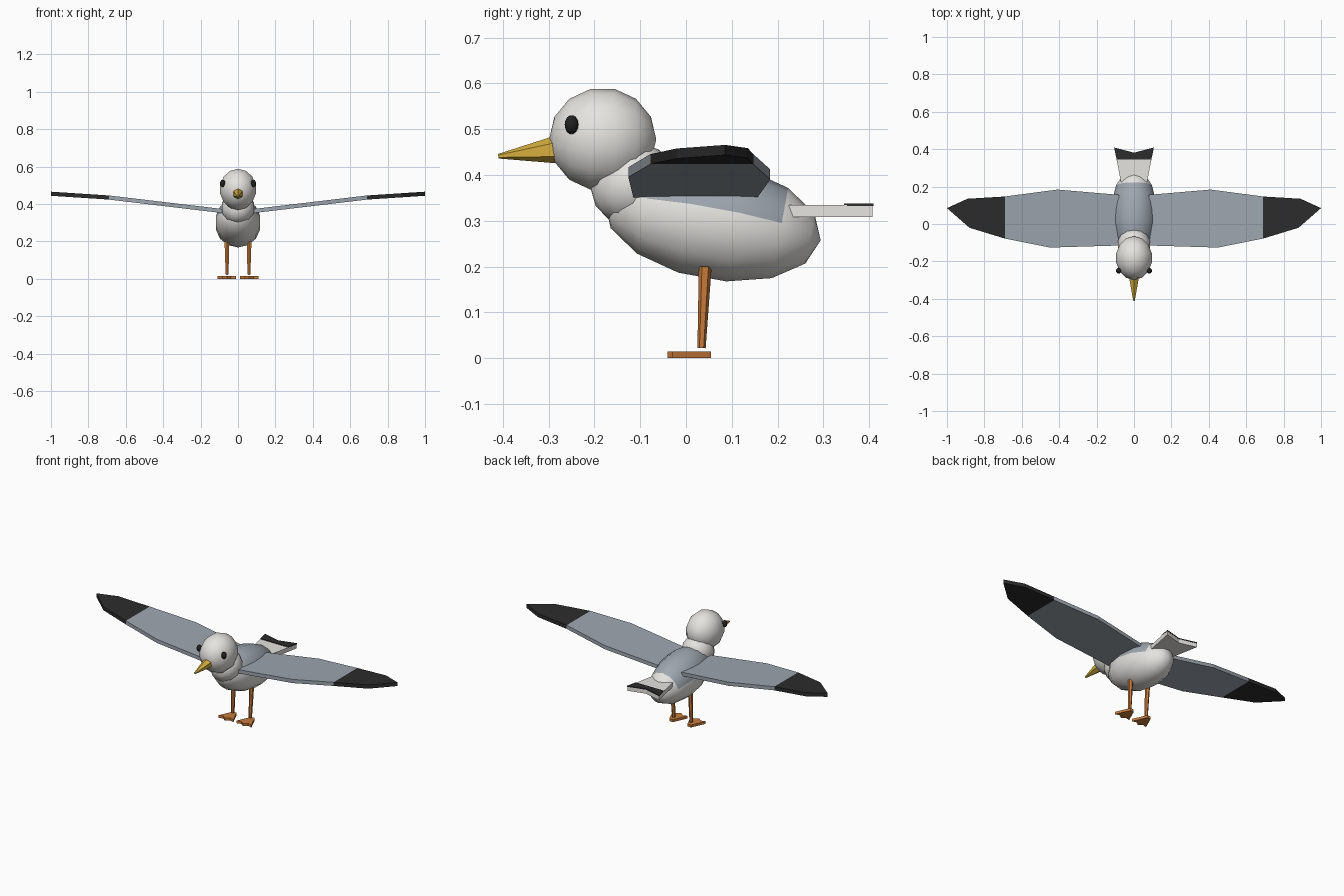
import bpy, bmesh, math
from mathutils import Matrix, Vector

if "Cube" in bpy.data.objects:
    bpy.data.objects.remove(bpy.data.objects["Cube"])


def material(name, r, g, b):
    m = bpy.data.materials.new(name)
    m.use_nodes = True
    m.diffuse_color = (r, g, b, 1)
    bsdf = next(n for n in m.node_tree.nodes if n.type == "BSDF_PRINCIPLED")
    bsdf.inputs["Base Color"].default_value = (r, g, b, 1)
    return m


WHITE = material("feather white", 0.78, 0.77, 0.74)
GREY = material("feather grey", 0.34, 0.38, 0.43)
BLACK = material("feather black", 0.025, 0.025, 0.025)
EYE = material("eye black", 0.015, 0.015, 0.015)
YELLOW = material("beak yellow", 0.68, 0.43, 0.05)
ORANGE = material("leg orange", 0.58, 0.2, 0.045)


def finish(name, bm, *mats, smooth=False):
    bmesh.ops.recalc_face_normals(bm, faces=bm.faces[:])
    for f in bm.faces:
        f.smooth = smooth
    mesh = bpy.data.meshes.new(name)
    bm.to_mesh(mesh)
    bm.free()
    for m in mats:
        mesh.materials.append(m)
    obj = bpy.data.objects.new(name, mesh)
    bpy.context.collection.objects.link(obj)
    return obj


def ball(name, centre, radii, mat, tilt=0, segments=14, rings=7):
    """Ellipsoid with its poles along y and a flat facet underneath."""
    bm = bmesh.new()
    bmesh.ops.create_uvsphere(bm, u_segments=segments, v_segments=rings, radius=1)
    turn = Matrix.Rotation(math.radians(90), 4, "X")
    bmesh.ops.transform(bm, matrix=turn, verts=bm.verts)
    bmesh.ops.scale(bm, vec=radii, verts=bm.verts)
    obj = finish(name, bm, mat, smooth=True)
    obj.location = centre
    obj.rotation_euler.x = math.radians(tilt)
    return obj


def cone(name, start, end, r1, r2, sides, mat):
    bm = bmesh.new()
    a, b = Vector(start), Vector(end)
    bmesh.ops.create_cone(bm, cap_ends=True, segments=sides, radius1=r1,
                          radius2=r2, depth=(b - a).length)
    rot = Vector((0, 0, 1)).rotation_difference(b - a).to_matrix().to_4x4()
    bmesh.ops.transform(bm, matrix=Matrix.Translation((a + b) / 2) @ rot, verts=bm.verts)
    return finish(name, bm, mat)


def slab(name, outline, thickness, height, mat):
    """Flat panel from an xy outline; height(x) gives its middle level."""
    bm = bmesh.new()
    low = [bm.verts.new((x, y, height(x) - thickness / 2)) for x, y in outline]
    high = [bm.verts.new((x, y, height(x) + thickness / 2)) for x, y in outline]
    bm.faces.new(low)
    bm.faces.new(high)
    for i in range(len(outline)):
        j = (i + 1) % len(outline)
        bm.faces.new((low[i], low[j], high[j], high[i]))
    return finish(name, bm, mat)


# Body with a grey back
body = ball("body", (0, 0.058, 0.30), (0.125, 0.24, 0.128), WHITE, tilt=-10.3)
body.data.materials.append(GREY)
for face in body.data.polygons:
    c = face.center
    if c.z > 0.4 * abs(c.x) and abs(c.y) < 0.16:
        face.material_index = 1

# Neck, head and beak
ball("neck", (0, -0.115, 0.38), (0.09, 0.095, 0.088), WHITE, tilt=30)
ball("head", (0, -0.182, 0.478), (0.1, 0.117, 0.113), WHITE)
cone("beak", (0, -0.27, 0.457), (0, -0.41, 0.441), 0.033, 0.005, 6, YELLOW)

# Tail with a notched dark band
slab("tail", [(-0.07, 0.225), (0.07, 0.225), (0.105, 0.407), (0, 0.38), (-0.105, 0.407)],
     0.026, lambda x: 0.321, WHITE)
slab("tail_band", [(-0.093, 0.345), (0.093, 0.345), (0.106, 0.409), (0, 0.381), (-0.106, 0.409)],
     0.006, lambda x: 0.335, BLACK)


def wing_height(x):
    x = abs(x)
    return 0.362 + 0.119 * (min(x, 0.69) - 0.08) + 0.065 * max(x - 0.69, 0)


WING = [(0.08, -0.115), (0.45, -0.126), (0.69, -0.078), (0.69, 0.147), (0.41, 0.184), (0.08, 0.156)]
TIP = [(0.69, -0.078), (0.88, -0.02), (1, 0.085), (0.89, 0.135), (0.69, 0.147)]
FOOT = [(-0.012, 0.055), (-0.05, -0.03), (-0.022, -0.022), (0, -0.04),
        (0.022, -0.022), (0.05, -0.03), (0.012, 0.055)]

# Paired parts
for side, s in (("left", 1), ("right", -1)):
    slab(side + "_wing", [(s * x, y) for x, y in WING], 0.022, wing_height, GREY)
    slab(side + "_wing_tip", [(s * x, y) for x, y in TIP], 0.022, wing_height, BLACK)
    ball(side + "_eye", (s * 0.082, -0.25, 0.51), (0.015, 0.015, 0.021), EYE,
         segments=10, rings=7)
    cone(side + "_leg", (s * 0.058, 0.034, 0.022), (s * 0.06, 0.042, 0.2),
         0.009, 0.014, 6, ORANGE)
    slab(side + "_foot", [(s * 0.06 + x, y) for x, y in FOOT], 0.015,
         lambda x: 0.0075, ORANGE)
